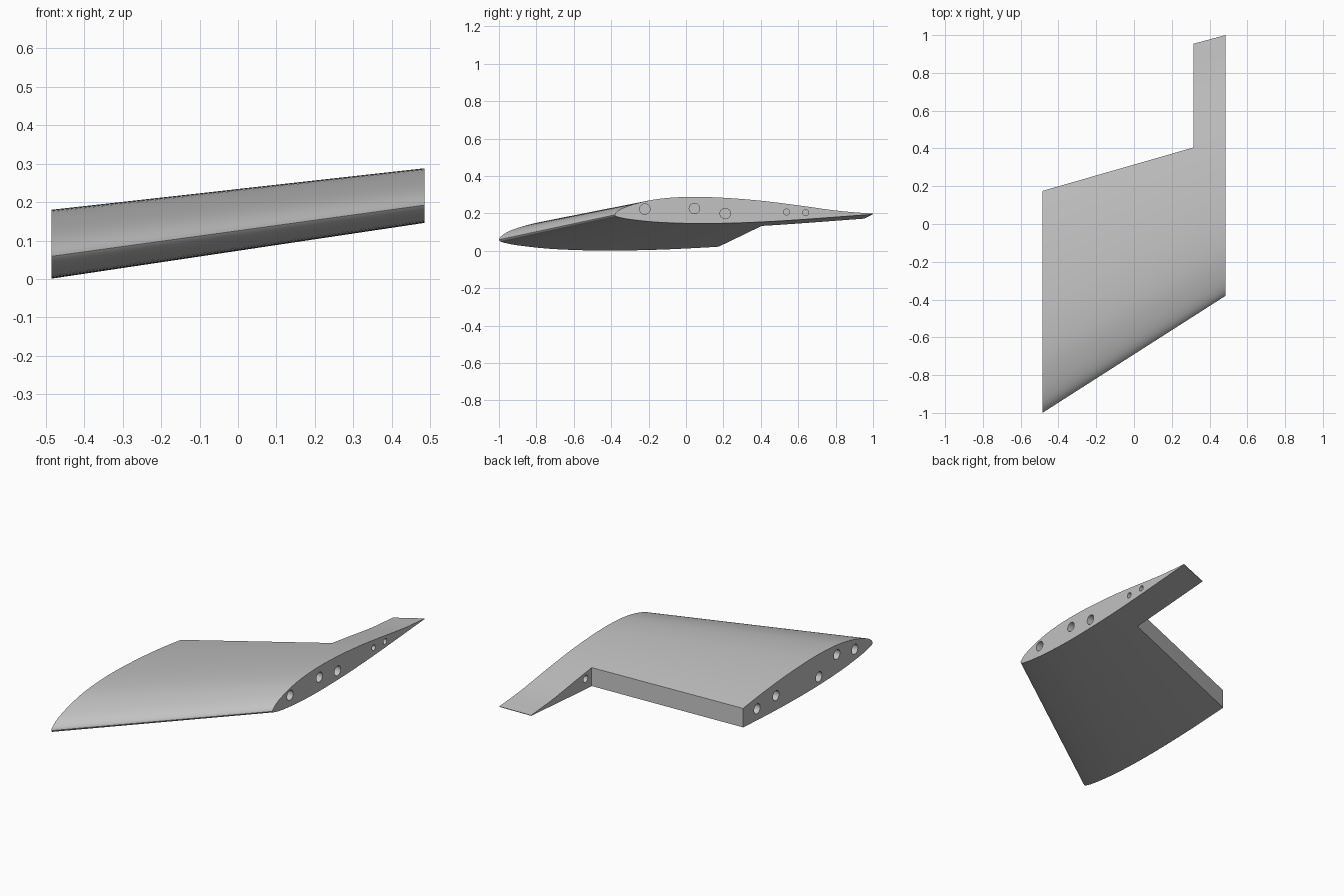
import bpy, bmesh, math
from mathutils import Vector, Matrix

cube = bpy.data.objects.get("Cube")
if cube:
    bpy.data.objects.remove(cube, do_unlink=True)

grey = bpy.data.materials.new("light_grey")
grey.use_nodes = True
COLOUR = (0.54, 0.54, 0.54, 1)
grey.diffuse_color = COLOUR
grey.node_tree.nodes["Principled BSDF"].inputs["Base Color"].default_value = COLOUR

HALF = 0.485


def make_object(name, bm):
    bmesh.ops.recalc_face_normals(bm, faces=bm.faces)
    mesh = bpy.data.meshes.new(name)
    bm.to_mesh(mesh)
    bm.free()
    obj = bpy.data.objects.new(name, mesh)
    bpy.context.collection.objects.link(obj)
    mesh.materials.append(grey)
    return obj


def smooth(points, steps=5):
    """Catmull-Rom curve through the points."""
    p = [Vector(q) for q in points]
    p = [2 * p[0] - p[1]] + p + [2 * p[-1] - p[-2]]
    out = []
    for a, b, c, d in zip(p, p[1:], p[2:], p[3:]):
        for i in range(steps):
            t = i / steps
            out.append(0.5 * (2 * b + (c - a) * t + (2 * a - 5 * b + 4 * c - d) * t * t
                              + (3 * b - a - 3 * c + d) * t ** 3))
    return out + [p[-2]]


def prism(bm, near, far):
    """Closed solid between two matching outlines."""
    rings = [[bm.verts.new(p) for p in ring] for ring in (near, far)]
    n = len(near)
    for i in range(n):
        j = (i + 1) % n
        bm.faces.new((rings[0][i], rings[0][j], rings[1][j], rings[1][i]))
    for ring in rings:
        bm.faces.new(ring)


# Aerofoil outline from upper trailing edge, round the nose, to lower trailing edge
outline = smooth([(1.38, .006), (1.19, .022), (.985, .05), (.785, .075), (.585, .091),
                  (.4, .096), (.24, .086), (.12, .062), (.035, .032), (0, 0),
                  (.035, -.016), (.12, -.029), (.24, -.040), (.42, -.046),
                  (.62, -.044), (.8, -.037), (1.0, -.025), (1.38, .003)])


def section(x, nose_y, nose_z, scale):
    return [(x, nose_y + p.x * scale, nose_z + p.y * scale) for p in outline]


# Swept, tapered wing panel
bm = bmesh.new()
prism(bm, section(HALF, -.38, .192, 1), section(-HALF, -1, .059, 1.26))
wing = make_object("wing_panel", bm)

# Notch for the control surface
bm = bmesh.new()
notch = [(.315, .405), (.315, 2), (-1, 2), (-1, .027)]
prism(bm, [(x, y, -1) for x, y in notch], [(x, y, 1) for x, y in notch])
notch_cutter = make_object("notch_cutter", bm)

# Blind pin holes in both ends and in the notch side: x, y, z, radius
holes = [(HALF, -.22, .223, .028), (HALF, .045, .226, .028), (HALF, .21, .199, .028),
         (HALF, .537, .207, .016), (HALF, .64, .204, .016),
         (.315, .46, .195, .02)]
holes += [(-HALF, y, z, .028) for y, z in
          ((-.838, .083), (-.675, .115), (-.512, .05), (-.123, .09), (.048, .08))]
bm = bmesh.new()
for x, y, z, r in holes:
    bmesh.ops.create_cone(bm, cap_ends=True, segments=24, radius1=r, radius2=r, depth=.14,
                          matrix=Matrix.Translation((x, y, z)) @ Matrix.Rotation(math.pi / 2, 4, 'Y'))
hole_cutter = make_object("hole_cutter", bm)

for cutter in (notch_cutter, hole_cutter):
    cutter.hide_render = True
    mod = wing.modifiers.new(cutter.name, 'BOOLEAN')
    mod.operation = 'DIFFERENCE'
    mod.solver = 'EXACT'
    mod.object = cutter

# Bake the cuts, then remove the cutters
bpy.ops.object.select_all(action='DESELECT')
wing.select_set(True)
bpy.context.view_layer.objects.active = wing
for mod in list(wing.modifiers):
    bpy.ops.object.modifier_apply(modifier=mod.name)
for cutter in (notch_cutter, hole_cutter):
    bpy.data.objects.remove(cutter, do_unlink=True)
bpy.ops.object.shade_smooth_by_angle(angle=math.radians(30))
